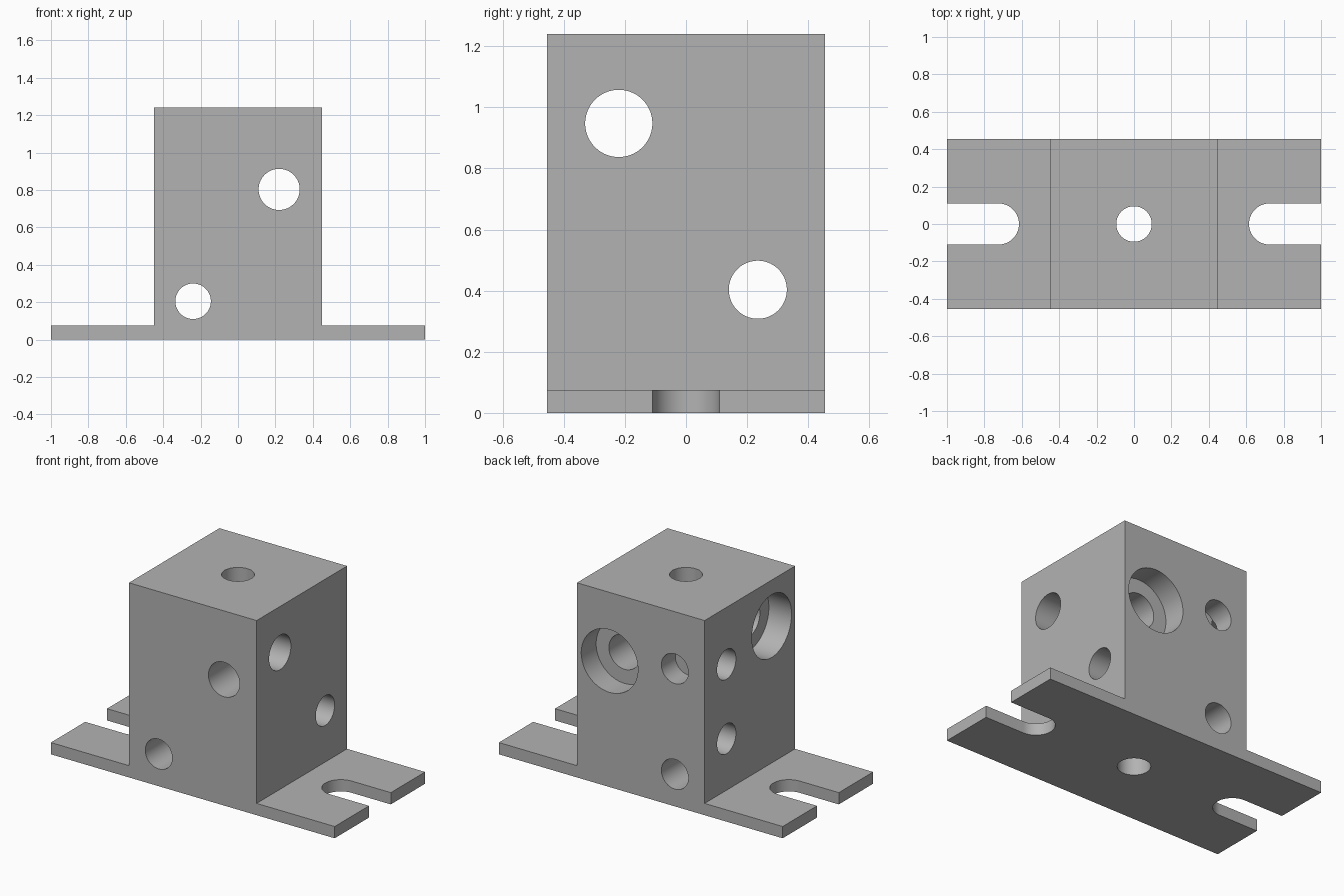
import bpy, bmesh, math
from mathutils import Vector

if "Cube" in bpy.data.objects:
    bpy.data.objects.remove(bpy.data.objects["Cube"])

HALF_X, HALF_Y, TOP, PLATE, BLOCK_X = 1.0, 0.455, 1.24, 0.075, 0.45

metal = bpy.data.materials.new("grey metal")
metal.diffuse_color = (0.45, 0.45, 0.45, 1)
metal.use_nodes = True
metal.node_tree.nodes["Principled BSDF"].inputs["Base Color"].default_value = metal.diffuse_color


def prism(name, points, sweep):
    """Extrude a closed 3D outline along a vector."""
    bm = bmesh.new()
    face = bm.faces.new([bm.verts.new(p) for p in points])
    ext = bmesh.ops.extrude_face_region(bm, geom=[face])
    bmesh.ops.translate(bm, vec=Vector(sweep),
                        verts=[v for v in ext["geom"] if isinstance(v, bmesh.types.BMVert)])
    bmesh.ops.recalc_face_normals(bm, faces=bm.faces)
    mesh = bpy.data.meshes.new(name)
    bm.to_mesh(mesh)
    bm.free()
    mesh.materials.append(metal)
    obj = bpy.data.objects.new(name, mesh)
    bpy.context.collection.objects.link(obj)
    return obj


def bore(name, axis, u, v, radius, start, end, n=64):
    """Round cutter along an axis; u, v are the other two coordinates in order."""
    pts = []
    for i in range(n):
        a = 2 * math.pi * (i + 0.5) / n
        p = [u + radius * math.cos(a), v + radius * math.sin(a)]
        p.insert(axis, start)
        pts.append(p)
    sweep = [0, 0, 0]
    sweep[axis] = end - start
    return prism(name, pts, sweep)


# Body: inverted T profile swept from front to back
half = [(HALF_X, 0), (HALF_X, PLATE), (BLOCK_X, PLATE), (BLOCK_X, TOP)]
outline = half + [(-x, z) for x, z in reversed(half)]
body = prism("mounting_block", [(x, -HALF_Y, z) for x, z in outline], (0, 2 * HALF_Y, 0))

cutters = []

# Open-ended slots in the two feet
for side in (-1, 1):
    pts = [(side * 1.1, -0.11, -0.1)]
    for i in range(33):
        a = -math.pi / 2 + math.pi * i / 32
        pts.append((side * (0.725 - 0.11 * math.cos(a)), 0.11 * math.sin(a), -0.1))
    pts.append((side * 1.1, 0.11, -0.1))
    cutters.append(prism("slot_cutter", pts, (0, 0, 0.3)))

# Through holes: vertical, front to back, side to side
cutters += [
    bore("vertical_hole", 2, 0, 0, 0.095, -0.1, 1.4),
    bore("front_upper_hole", 1, 0.22, 0.803, 0.11, -0.6, 0.6),
    bore("front_lower_hole", 1, -0.24, 0.205, 0.095, -0.6, 0.6),
    bore("side_upper_hole", 0, -0.22, 0.947, 0.11, -0.6, 0.6),
    bore("side_lower_hole", 0, 0.235, 0.403, 0.095, -0.6, 0.6),
]

# Counterbores and blind holes on the back and left faces
cutters += [
    bore("back_counterbore", 1, 0.22, 0.803, 0.2, HALF_Y - 0.15, 0.6),
    bore("left_counterbore", 0, -0.22, 0.947, 0.2, -0.6, -BLOCK_X + 0.16),
    bore("back_blind_hole", 1, -0.24, 0.877, 0.095, HALF_Y - 0.14, 0.6),
    bore("left_blind_hole", 0, 0.235, 0.877, 0.095, -0.6, -BLOCK_X + 0.14),
]

for c in cutters:
    c.hide_render = True
    mod = body.modifiers.new(c.name, "BOOLEAN")
    mod.operation = "DIFFERENCE"
    mod.solver = "EXACT"
    mod.object = c

# Bake the cuts and drop the cutters
bpy.context.view_layer.update()
result = bpy.data.meshes.new_from_object(body.evaluated_get(bpy.context.evaluated_depsgraph_get()))
body.modifiers.clear()
body.data = result
for c in cutters:
    bpy.data.objects.remove(c, do_unlink=True)

# Smooth bores, sharp edges
bpy.context.view_layer.objects.active = body
body.select_set(True)
bpy.ops.object.shade_smooth_by_angle(angle=math.radians(30))
